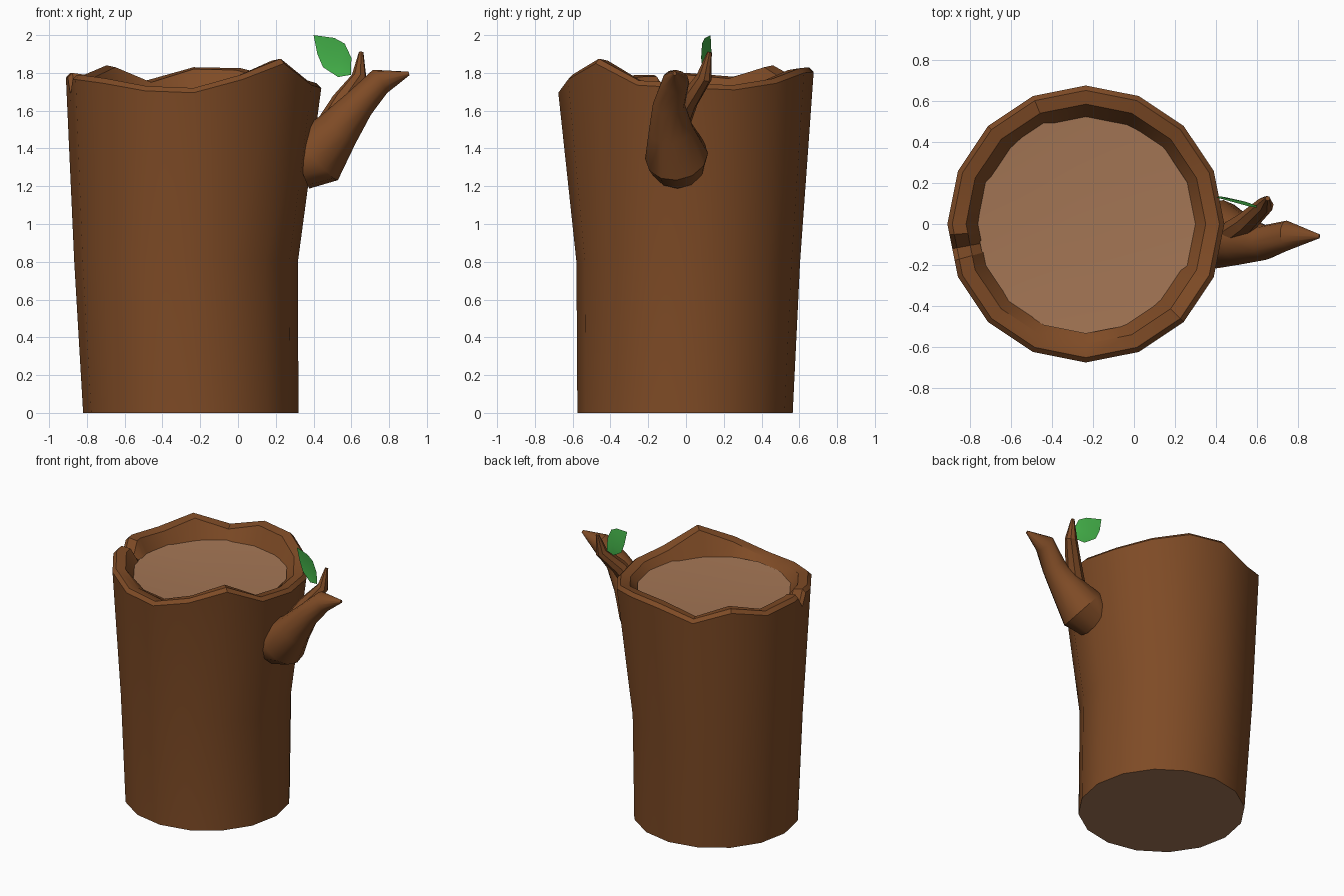
import bpy, math
from mathutils import Vector

if "Cube" in bpy.data.objects:
    bpy.data.objects.remove(bpy.data.objects["Cube"])


def material(name, rgb):
    m = bpy.data.materials.new(name)
    m.diffuse_color = (*rgb, 1)
    m.use_nodes = True
    m.node_tree.nodes["Principled BSDF"].inputs["Base Color"].default_value = m.diffuse_color
    return m


BARK = material("bark brown", (0.21, 0.07, 0.019))
WOOD = material("cut wood tan", (0.37, 0.18, 0.09))
LEAF = material("leaf green", (0.06, 0.46, 0.07))


def make(name, verts, faces, mats, smooth=True):
    me = bpy.data.meshes.new(name)
    me.from_pydata([tuple(v) for v in verts], [], faces)
    for m in mats:
        me.materials.append(m)
    ob = bpy.data.objects.new(name, me)
    bpy.context.collection.objects.link(ob)
    if smooth:
        bpy.ops.object.select_all(action='DESELECT')
        ob.select_set(True)
        bpy.context.view_layer.objects.active = ob
        bpy.ops.object.shade_smooth_by_angle(angle=math.radians(32))
    return ob


def bridge(rings, n):
    return [(r * n + i, r * n + (i + 1) % n, (r + 1) * n + (i + 1) % n, (r + 1) * n + i)
            for r in range(rings - 1) for i in range(n)]


# trunk: 16 sides with an uneven rim and a small V notch on the left
heights = [1.745, 1.735, 1.77, 1.825, 1.83, 1.76, 1.84, 1.78,
           1.80, 1.79, 1.77, 1.73, 1.72, 1.79, 1.875, 1.76]
rim = [(22.5 * i, h) for i, h in enumerate(heights)]
rim += [(184.5, 1.80), (190.5, 1.71), (195.5, 1.79)]
rim.sort()
n = len(rim)


def ring(cx, cy, radius, z_of):
    pts = []
    for a, h in rim:
        off = a % 22.5 - 11.25          # keep extra points on the flat side
        r = radius * math.cos(math.radians(11.25)) / math.cos(math.radians(off))
        t = math.radians(a)
        pts.append((cx + r * math.cos(t), cy + r * math.sin(t), z_of(h)))
    return pts


verts = (ring(-0.25, -0.005, 0.57, lambda h: 0)
         + ring(-0.275, 0.012, 0.592, lambda h: 0.8)
         + ring(-0.235, 0, 0.676, lambda h: h - 0.025)
         + ring(-0.235, 0, 0.652, lambda h: h)
         + ring(-0.235, 0, 0.585, lambda h: h - 0.01)
         + ring(-0.235, 0, 0.51, lambda h: 1.66))
trunk = make("trunk", verts, bridge(6, n) + [tuple(reversed(range(n)))], [BARK, WOOD])
for p in trunk.data.polygons:
    if p.normal.z < -0.9:               # sawn underside
        p.material_index = 1

# sunken cut face inside the rim
disc = [(-0.235 + 0.535 * math.cos(math.tau * i / 16),
         0.535 * math.sin(math.tau * i / 16), 1.69) for i in range(16)]
make("cut_face", disc + [(-0.33, -0.01, 1.66)],
     [(i, (i + 1) % 16, 16) for i in range(16)], [WOOD])


# tapered limbs swept along a path of (x, y, z, radius)
def limb(name, path, sides=12):
    pts = [Vector(p[:3]) for p in path]
    verts = []
    for i, c in enumerate(pts):
        d = (pts[min(i + 1, len(pts) - 1)] - pts[max(i - 1, 0)]).normalized()
        u = Vector((0, 1, 0))
        u = (u - d * u.dot(d)).normalized()
        v = d.cross(u)
        for k in range(sides):
            t = math.tau * k / sides
            verts.append(c + path[i][3] * (u * math.cos(t) + v * math.sin(t)))
    faces = bridge(len(path), sides)
    last = (len(path) - 1) * sides
    faces += [tuple(reversed(range(sides))), tuple(range(last, last + sides))]
    return make(name, verts, faces, [BARK])


limb("branch", [(0.33, -0.045, 1.33, 0.15), (0.42, -0.05, 1.36, 0.168),
                (0.53, -0.08, 1.50, 0.118), (0.64, -0.09, 1.635, 0.085),
                (0.752, -0.055, 1.755, 0.072), (0.905, -0.06, 1.797, 0.01)])
limb("twig", [(0.47, -0.05, 1.51, 0.065), (0.55, 0.01, 1.65, 0.055),
              (0.642, 0.095, 1.775, 0.042), (0.652, 0.125, 1.91, 0.012)], 8)

# leaf: two halves folded along the midrib
outline = [(0.40, 0.13, 2.0), (0.51, 0.10, 1.985), (0.565, 0.085, 1.955), (0.60, 0.08, 1.88),
           (0.598, 0.09, 1.79), (0.53, 0.105, 1.778), (0.45, 0.13, 1.83), (0.42, 0.135, 1.90)]
rib = [(0.47, 0.122, 1.93), (0.54, 0.11, 1.855)]
leaf_faces = [(0, 8, 1), (8, 9, 2, 1), (9, 4, 3, 2), (0, 7, 8), (8, 7, 6, 9), (9, 6, 5, 4)]
make("leaf", outline + rib, leaf_faces, [LEAF])
# consistent facing toward the front
leaf = bpy.data.objects["leaf"].data
for p in leaf.polygons:
    if p.normal.y > 0:
        p.flip()
